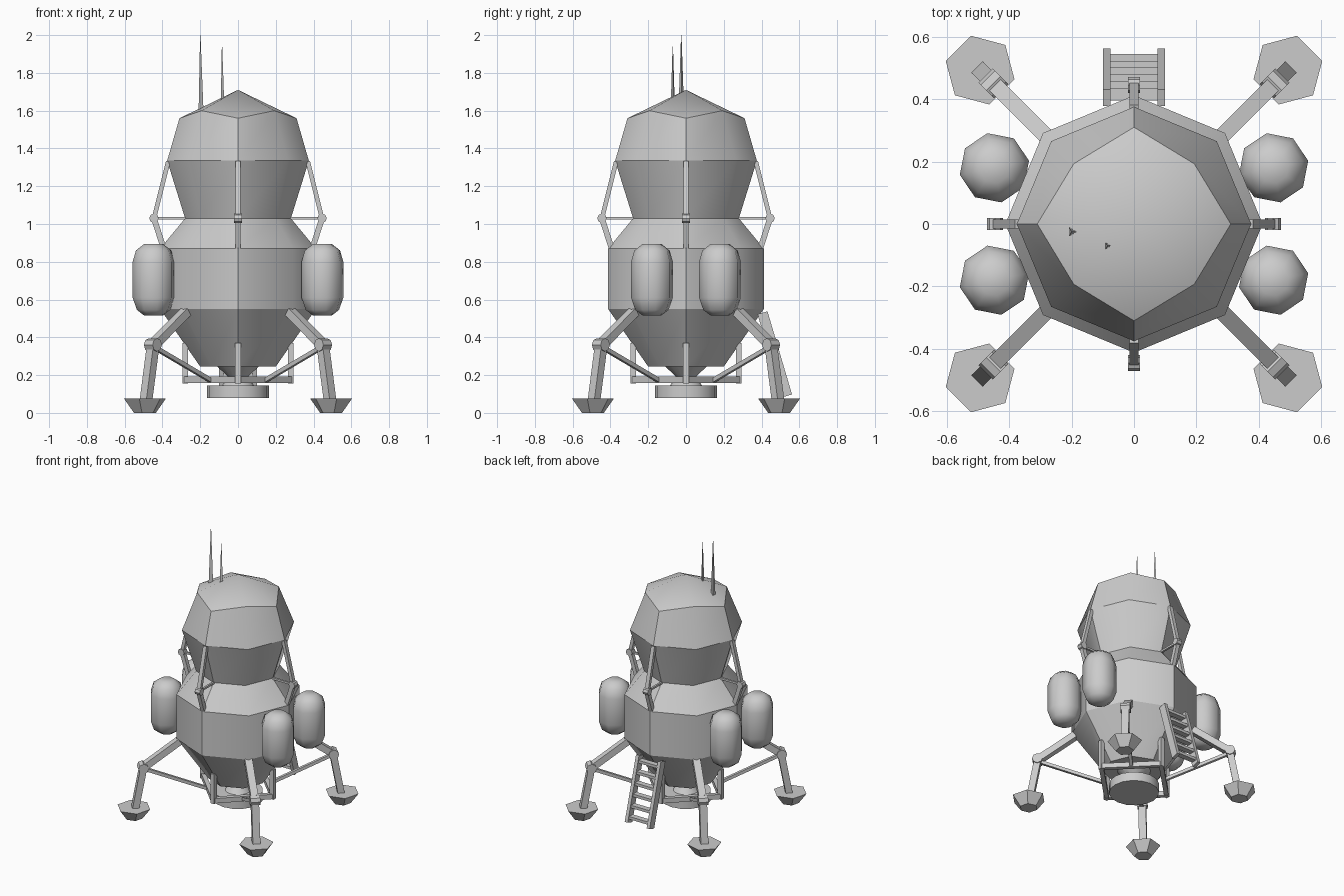
import bpy, bmesh, math
from mathutils import Vector, Matrix

if "Cube" in bpy.data.objects:
    bpy.data.objects.remove(bpy.data.objects["Cube"])

GREY = bpy.data.materials.new("light grey")
GREY.use_nodes = True
GREY.diffuse_color = (0.6, 0.6, 0.6, 1)
GREY.node_tree.nodes["Principled BSDF"].inputs["Base Color"].default_value = (0.6, 0.6, 0.6, 1)


def finish(name, bm, angle=None):
    bmesh.ops.recalc_face_normals(bm, faces=bm.faces)
    mesh = bpy.data.meshes.new(name)
    bm.to_mesh(mesh)
    bm.free()
    mesh.materials.append(GREY)
    obj = bpy.data.objects.new(name, mesh)
    bpy.context.collection.objects.link(obj)
    if angle:
        bpy.ops.object.select_all(action='DESELECT')
        obj.select_set(True)
        bpy.context.view_layer.objects.active = obj
        bpy.ops.object.shade_smooth_by_angle(angle=math.radians(angle))
    return obj


def lathe(bm, profile, sides, centre=(0, 0), turn=0.0):
    """Revolve (radius, height) points into a capped solid; returns its rings."""
    rings = []
    for r, z in profile:
        angles = [turn + math.tau * i / sides for i in range(sides)]
        rings.append([bm.verts.new((centre[0] + r * math.cos(a), centre[1] + r * math.sin(a), z))
                      for a in angles])
    for low, high in zip(rings, rings[1:]):
        for i in range(sides):
            j = (i + 1) % sides
            bm.faces.new((low[i], low[j], high[j], high[i]))
    bm.faces.new(rings[0][::-1])
    bm.faces.new(rings[-1])
    return rings


def beam(bm, a, b, width, depth, side):
    """Box from a to b; width is measured along the side vector."""
    a, b, side = Vector(a), Vector(b), Vector(side).normalized()
    along = (b - a).normalized()
    side = (side - along * side.dot(along)).normalized()
    rot = Matrix((side, along.cross(side), along)).transposed().to_4x4()
    size = Matrix.Diagonal((width, depth, (b - a).length, 1))
    bmesh.ops.create_cube(bm, size=1, matrix=Matrix.Translation((a + b) / 2) @ rot @ size)


def pin(bm, centre, axis, radius, length):
    rot = Vector(axis).to_track_quat('Z', 'Y').to_matrix().to_4x4()
    bmesh.ops.create_cone(bm, cap_ends=True, segments=8, radius1=radius, radius2=radius,
                          depth=length, matrix=Matrix.Translation(centre) @ rot)


def quarter_shaded(name, bm, rings):
    """Smooth each quarter of the hull, keeping the rings and axis seams sharp."""
    for face in bm.faces:
        face.smooth = len(face.verts) < 5
    ring_of = {v: k for k, ring in enumerate(rings) for v in ring}
    for edge in bm.edges:
        a, b = edge.verts
        same_ring = ring_of.get(a, -1) == ring_of.get(b, -2)
        on_axis = min(abs(a.co.x), abs(a.co.y)) < 1e-4 and a in ring_of and b in ring_of
        edge.smooth = not (same_ring or on_axis)
    return finish(name, bm)


# Descent hull
bm = bmesh.new()
rings = lathe(bm, [(0.2, 0.245), (0.412, 0.55), (0.412, 0.87), (0.28, 1.03)], 8)
quarter_shaded("lower_hull", bm, rings)

# Cabin with a shallow squarish dome
bm = bmesh.new()
rings = lathe(bm, [(0.28, 1.03), (0.375, 1.335), (0.31, 1.56)], 8)
for v in rings[-1][1::2]:
    v.co.x *= 0.88
    v.co.y *= 0.88
    v.co.z = 1.6
cap = bm.faces[:] and [f for f in bm.faces if set(f.verts) == set(rings[-1])]
apex = bmesh.ops.poke(bm, faces=cap)["verts"][0]
apex.co = (0, 0, 1.71)
quarter_shaded("cabin", bm, rings)

# Engine
bm = bmesh.new()
lathe(bm, [(0.165, 0.08), (0.165, 0.145), (0.085, 0.146), (0.05, 0.19), (0.115, 0.25)], 16)
finish("engine_nozzle", bm, 40)

# Fuel tanks
for i, (sx, sy) in enumerate([(1, 1), (1, -1), (-1, 1), (-1, -1)]):
    bm = bmesh.new()
    lathe(bm, [(0.05, 0.515), (0.09, 0.545), (0.113, 0.61), (0.113, 0.8), (0.095, 0.86), (0.05, 0.895)],
          8, (sx * 0.447, sy * 0.18), 0.2)
    finish(f"fuel_tank_{i + 1}", bm, 60)

# Landing legs on the diagonals
for i in range(4):
    spin = Matrix.Rotation(math.radians(45 + 90 * i), 4, 'Z')
    bm = bmesh.new()
    beam(bm, (0.39, 0, 0.535), (0.635, 0, 0.36), 0.05, 0.045, (0, 1, 0))
    beam(bm, (0.635, 0, 0.36), (0.69, 0, 0.06), 0.05, 0.045, (0, 1, 0))
    beam(bm, (0.62, 0, 0.345), (0.2, 0, 0.17), 0.022, 0.022, (0, 1, 0))
    pin(bm, (0.637, 0, 0.36), (0, 1, 0), 0.035, 0.065)
    lathe(bm, [(0.06, 0), (0.114, 0.075)], 6, (0.697, 0), math.radians(30))
    bm.transform(spin)
    finish(f"landing_leg_{i + 1}", bm)

# Side struts and engine frame on the axes
for i in range(4):
    spin = Matrix.Rotation(math.radians(90 * i), 4, 'Z')
    bm = bmesh.new()
    beam(bm, (0.37, 0, 1.33), (0.445, 0, 1.03), 0.028, 0.024, (0, 1, 0))
    beam(bm, (0.445, 0, 1.03), (0.395, 0, 0.875), 0.028, 0.03, (0, 1, 0))
    beam(bm, (0.44, 0, 1.03), (0.25, 0, 1.03), 0.014, 0.014, (0, 1, 0))
    pin(bm, (0.445, 0, 1.03), (0, 1, 0), 0.025, 0.04)
    bm.transform(spin)
    finish(f"side_strut_{i + 1}", bm)

    bm = bmesh.new()
    beam(bm, (0.28, 0, 0.155), (0.28, 0, 0.37), 0.03, 0.03, (0, 1, 0))
    beam(bm, (0.28, 0, 0.175), (0, 0.28, 0.175), 0.03, 0.035, (1, 1, 0))
    bm.transform(spin)
    finish(f"engine_frame_{i + 1}", bm)

# Ladder at the back
bm = bmesh.new()
top, foot = Vector((0, 0.405, 0.53)), Vector((0, 0.535, 0.09))
for x in (-0.088, 0.088):
    shift = Vector((x, 0, 0))
    beam(bm, top + shift, foot + shift, 0.024, 0.055, (1, 0, 0))
for k in range(6):
    p = top.lerp(foot, (k + 0.5) / 6)
    beam(bm, p - Vector((0.085, 0, 0)), p + Vector((0.085, 0, 0)), 0.04, 0.02, (0, 1, 0))
finish("ladder", bm)

# Antennas
for name, x, y, r, base, tip in [("tall_antenna", -0.2, -0.025, 0.018, 1.58, 2.0),
                                 ("short_antenna", -0.085, -0.07, 0.012, 1.64, 1.94)]:
    bm = bmesh.new()
    lathe(bm, [(r, base), (0.0015, tip)], 3, (x, y))
    finish(name, bm)
